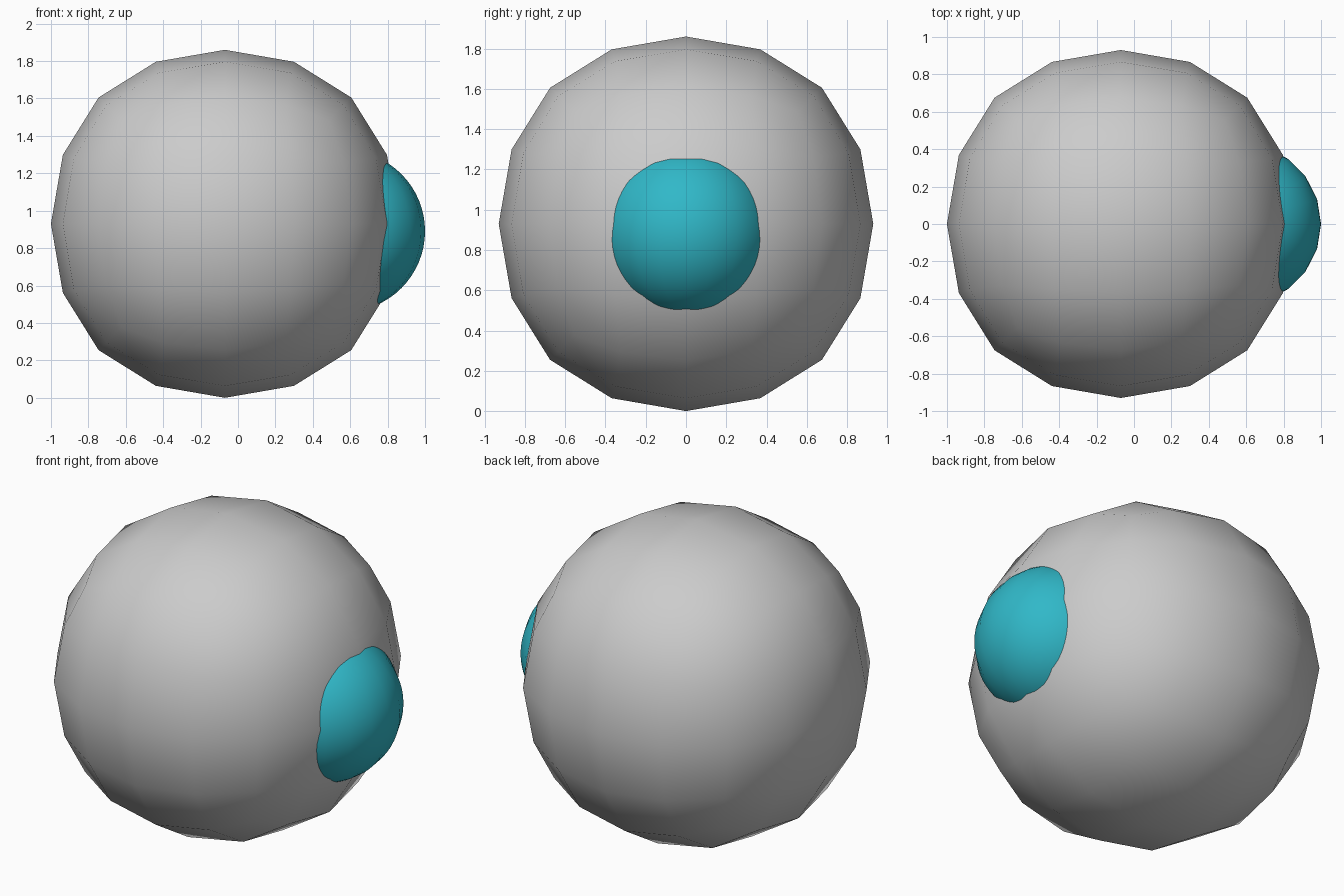
import bpy

if "Cube" in bpy.data.objects:
    bpy.data.objects.remove(bpy.data.objects["Cube"])

# Ball: a cube rounded by two levels of subdivision
bpy.ops.mesh.primitive_cube_add(size=2.216, location=(-0.07, 0, 0.93))
ball = bpy.context.object
ball.name = "ball"
sub = ball.modifiers.new("round", 'SUBSURF')
sub.levels = sub.render_levels = 2
bpy.ops.object.modifier_apply(modifier=sub.name)
bpy.ops.object.shade_smooth()

# Lens: smaller sphere bulging out of the right side
bpy.ops.mesh.primitive_uv_sphere_add(segments=20, ring_count=32, radius=0.431,
                                     location=(0.569, 0, 0.891))
lens = bpy.context.object
lens.name = "lens"
bpy.ops.object.shade_smooth()
teal = bpy.data.materials.new("teal")
teal.diffuse_color = (0.03, 0.48, 0.58, 1)
teal.use_nodes = True
teal.node_tree.nodes["Principled BSDF"].inputs["Base Color"].default_value = teal.diffuse_color
lens.data.materials.append(teal)
